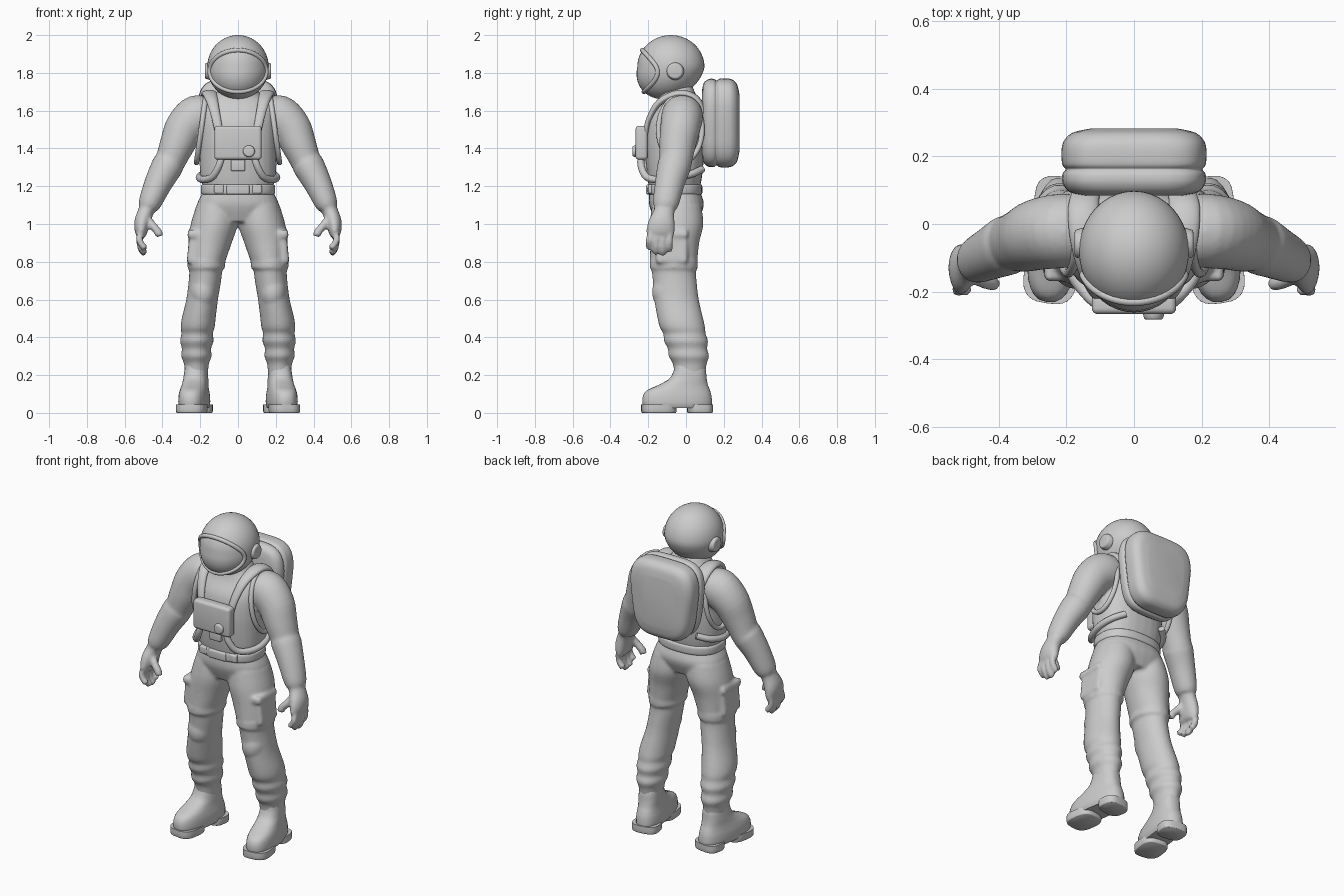
import bpy, bmesh, math
from mathutils import Vector, Matrix

cube = bpy.data.objects.get("Cube")
if cube:
    bpy.data.objects.remove(cube, do_unlink=True)

X, Y, Z = Vector((1, 0, 0)), Vector((0, 1, 0)), Vector((0, 0, 1))

suit_grey = bpy.data.materials.new("suit_grey")
suit_grey.use_nodes = True
COLOUR = (0.6, 0.6, 0.6, 1)
suit_grey.diffuse_color = COLOUR
shader = suit_grey.node_tree.nodes["Principled BSDF"]
shader.inputs["Base Color"].default_value = COLOUR
shader.inputs["Roughness"].default_value = 0.7


def spline(points, closed, steps):
    """Catmull-Rom interpolation of tuples of any length."""
    count = len(points)
    pick = (lambda i: points[i % count]) if closed else (lambda i: points[max(0, min(count - 1, i))])
    result = []
    for i in range(count if closed else count - 1):
        for s in range(steps):
            t = s / steps
            result.append([b + 0.5 * t * (c - a + t * (2 * a - 5 * b + 4 * c - d + t * (3 * (b - c) + d - a)))
                           for a, b, c, d in zip(pick(i - 1), pick(i), pick(i + 1), pick(i + 2))])
    if not closed:
        result.append(list(points[-1]))
    return result


def loft(bm, rings, ref=Y, axis=None, power=2, closed=False, steps=4, sides=28):
    """Skin rings (x, y, z, radius_u, radius_v) along their path."""
    rings = spline(rings, closed, steps)
    count = len(rings)
    centres = [Vector(r[:3]) for r in rings]
    loops = []
    for i, ring in enumerate(rings):
        after = (i + 1) % count if closed else min(i + 1, count - 1)
        before = i - 1 if closed else max(i - 1, 0)
        tangent = axis or (centres[after] - centres[before]).normalized()
        u = ref.cross(tangent).normalized()
        v = tangent.cross(u)
        loop = []
        for k in range(sides):
            a = math.tau * k / sides
            c, s = math.cos(a), math.sin(a)
            c = math.copysign(abs(c) ** (2 / power), c)
            s = math.copysign(abs(s) ** (2 / power), s)
            loop.append(bm.verts.new(centres[i] + u * c * ring[3] + v * s * ring[4]))
        loops.append(loop)
    for i in range(count if closed else count - 1):
        low, high = loops[i], loops[(i + 1) % count]
        for k in range(sides):
            m = (k + 1) % sides
            bm.faces.new((low[k], low[m], high[m], high[k]))
    if not closed:
        bm.faces.new(loops[0][::-1])
        bm.faces.new(loops[-1])


def tube(bm, points, radius, **options):
    loft(bm, [(*p, radius, radius) for p in points], sides=14, **options)


def box(bm, centre, half, bevel, turn=0):
    matrix = Matrix.Translation(centre) @ Matrix.Rotation(turn, 4, 'Y') @ Matrix.Diagonal((*half, 1))
    verts = bmesh.ops.create_cube(bm, size=2, matrix=matrix)["verts"]
    edges = list({e for v in verts for e in v.link_edges})
    bmesh.ops.bevel(bm, geom=edges, offset=bevel, segments=4, profile=0.5, affect='EDGES')


def ball(bm, centre, radii):
    matrix = Matrix.Translation(centre) @ Matrix.Diagonal((*radii, 1))
    return bmesh.ops.create_uvsphere(bm, u_segments=40, v_segments=28, radius=1, matrix=matrix)["verts"]


def disc(bm, centre, radius, depth, turn, axis):
    matrix = Matrix.Translation(centre) @ Matrix.Rotation(turn, 4, axis)
    verts = bmesh.ops.create_cone(bm, cap_ends=True, segments=28, radius1=radius,
                                  radius2=radius * 0.8, depth=depth, matrix=matrix)["verts"]
    rims = [e for e in {e for v in verts for e in v.link_edges} if any(len(f.verts) > 4 for f in e.link_faces)]
    bmesh.ops.bevel(bm, geom=rims, offset=depth * 0.2, segments=3, profile=0.5, affect='EDGES')


def mirror(bm):
    copy = bmesh.ops.duplicate(bm, geom=bm.verts[:] + bm.edges[:] + bm.faces[:])["geom"]
    for v in copy:
        if isinstance(v, bmesh.types.BMVert):
            v.co.x = -v.co.x


def finish(name, bm, voxel=0):
    bmesh.ops.recalc_face_normals(bm, faces=bm.faces[:])
    mesh = bpy.data.meshes.new(name)
    bm.to_mesh(mesh)
    bm.free()
    mesh.materials.append(suit_grey)
    ob = bpy.data.objects.new(name, mesh)
    bpy.context.collection.objects.link(ob)
    bpy.ops.object.select_all(action='DESELECT')
    ob.select_set(True)
    bpy.context.view_layer.objects.active = ob
    bpy.ops.object.shade_smooth_by_angle(angle=math.radians(50))
    if voxel:
        remesh = ob.modifiers.new("blend", 'REMESH')
        remesh.mode, remesh.voxel_size, remesh.use_smooth_shade = 'VOXEL', voxel, True
        relax = ob.modifiers.new("relax", 'SMOOTH')
        relax.factor, relax.iterations = 0.5, 4


# Suit: legs, arms and gloves on both sides, then the torso, blended together
bm = bmesh.new()
loft(bm, [(.11, -.05, 1.1, .11, .13), (.125, -.05, 1.0, .125, .142), (.148, -.06, .9, .115, .13),
          (.165, -.065, .8, .097, .125), (.17, -.065, .76, .088, .118), (.175, -.06, .7, .086, .116),
          (.19, -.05, .6, .084, .118), (.208, -.03, .5, .09, .121), (.214, -.018, .45, .09, .12),
          (.216, -.008, .42, .083, .112), (.218, 0, .38, .089, .117), (.22, .008, .34, .077, .104),
          (.22, .015, .3, .081, .108), (.22, .02, .26, .066, .09), (.22, .02, .19, .06, .08)], axis=-Z)
loft(bm, [(.13, -.02, 1.58, .08, .1), (.21, -.02, 1.57, .115, .11), (.28, -.03, 1.51, .106, .106),
          (.322, -.045, 1.42, .093, .097), (.36, -.055, 1.33, .08, .086), (.375, -.063, 1.305, .084, .089),
          (.42, -.085, 1.22, .074, .079), (.463, -.105, 1.12, .062, .07), (.475, -.11, 1.085, .052, .06)])
loft(bm, [(.472, -.11, 1.1, .045, .055), (.49, -.117, 1.06, .042, .056), (.507, -.128, 1.01, .042, .07),
          (.512, -.135, .96, .034, .075), (.507, -.138, .93, .02, .065)])
for i, tip in enumerate((.87, .845, .84, .86)):
    y = -.195 + i * .036
    tube(bm, [(.512, y * .9, .98), (.522, y, .92), (.512, y, tip + .025), (.49, y, tip)], .018)
tube(bm, [(.49, -.14, 1.04), (.455, -.165, .995), (.425, -.175, .96), (.415, -.178, .935)], .022)
# Knee pads, thigh pockets with flaps, thigh bands
ball(bm, (.185, -.1, .64), (.07, .08, .095))
box(bm, (.222, -.075, .87), (.042, .085, .085), .02, -.1)
box(bm, (.22, -.08, .945), (.046, .09, .022), .012, -.1)
loft(bm, [(.167, -.065, z, .1, .128) for z in (.765, .785, .805)], axis=Z)
mirror(bm)
loft(bm, [(0, -.05, 1.01, .17, .11), (0, -.05, 1.1, .215, .145), (0, -.06, 1.18, .185, .135),
          (0, -.06, 1.25, .2, .145), (0, -.06, 1.35, .204, .155), (0, -.06, 1.45, .204, .158),
          (0, -.05, 1.55, .2, .155), (0, -.035, 1.63, .18, .125), (0, -.045, 1.68, .125, .1),
          (0, -.055, 1.73, .095, .09)], axis=Z, power=2.4)
finish("suit", bm, .0095)

# Boots with heel and front sole, toes turned out
bm = bmesh.new()
loft(bm, [(0, -.045, .025, .07, .178), (0, -.047, .05, .078, .186), (0, -.047, .09, .077, .183),
          (0, -.04, .12, .072, .168), (0, -.015, .148, .067, .132), (0, .01, .18, .064, .1),
          (0, .02, .22, .06, .086), (0, .02, .25, .055, .08)], axis=Z, power=2.5)
for y, length in ((-.145, .092), (.075, .066)):
    loft(bm, [(0, y, z, width, length * width / .08) for z, width in ((0, .076), (.008, .08), (.045, .08))],
         axis=Z, power=3, steps=2)
bmesh.ops.transform(bm, verts=bm.verts[:],
                    matrix=Matrix.Translation((.225, 0, 0)) @ Matrix.Rotation(math.radians(8), 4, 'Z'))
mirror(bm)
finish("boots", bm)


# Helmet: rounded shell leaning forward toward the chin
HEAD, SIZE = Vector((0, -.08, 1.83)), Vector((.163, .178, .17))


def lean(z):
    return -.22 * max(0, HEAD.z - z)


bm = bmesh.new()
for v in ball(bm, HEAD, SIZE):
    v.co.y += lean(v.co.z)
finish("helmet", bm)

# Visor rim follows the shell
rim = []
for k in range(24):
    a = math.tau * k / 24
    x, z = .15 * math.cos(a), 1.81 + .11 * math.sin(a)
    depth = 1 - (x / SIZE.x) ** 2 - ((z - HEAD.z) / SIZE.z) ** 2
    rim.append((x, HEAD.y - SIZE.y * math.sqrt(max(depth, .02)) + lean(z), z))
bm = bmesh.new()
tube(bm, rim, .012, closed=True, steps=3)
finish("visor_rim", bm)

bm = bmesh.new()
disc(bm, (.158, -.058, 1.81), .05, .036, math.pi / 2, 'Y')
mirror(bm)
finish("ear_caps", bm)

# Backpack: two padded layers, narrower toward the bottom
bm = bmesh.new()
loft(bm, [(0, y, 1.535, .215 - inset, .235 - inset) for y, inset in
          ((.085, .06), (.095, .022), (.12, .003), (.148, .002), (.162, .011), (.178, .001),
           (.225, 0), (.252, .01), (.272, .035), (.283, .085))], ref=Z, power=4, sides=48)
for v in bm.verts:
    v.co.x *= 1 - .55 * max(0, 1.62 - v.co.z)
finish("backpack", bm)

# Vest: shoulder straps, armhole rims and hoses
bm = bmesh.new()
loft(bm, [(.1, -.215, 1.48, .014, .022), (.115, -.195, 1.56, .014, .024), (.135, -.14, 1.645, .018, .03),
          (.15, -.04, 1.69, .02, .04), (.15, .05, 1.665, .02, .045), (.14, .1, 1.58, .018, .04)], ref=X)
mirror(bm)
finish("shoulder_straps", bm)

bm = bmesh.new()
hole = [math.tau * k / 12 for k in range(12)]
tube(bm, [(.195 - .025 * math.sin(a), -.03 + .115 * math.cos(a), 1.5 + .175 * math.sin(a)) for a in hole],
     .014, ref=X, closed=True)
mirror(bm)
finish("armhole_rims", bm)

bm = bmesh.new()
tube(bm, [(.085, -.235, 1.37), (.1, -.238, 1.31), (.135, -.21, 1.25), (.18, -.15, 1.235),
          (.205, -.06, 1.245), (.185, .03, 1.265), (.13, .085, 1.29)], .019, ref=Z)
mirror(bm)
finish("hoses", bm)

# Chest unit with knob and tag
bm = bmesh.new()
box(bm, (0, -.235, 1.43), (.125, .032, .09), .018)
box(bm, (0, -.212, 1.31), (.038, .018, .03), .008)
finish("chest_unit", bm)
bm = bmesh.new()
disc(bm, (.058, -.27, 1.385), .034, .026, math.pi / 2, 'X')
finish("chest_knob", bm)

# Belt and buckle
bm = bmesh.new()
loft(bm, [(0, -.06, z, .188 + bulge, .138 + bulge) for z, bulge in
          ((1.155, 0), (1.165, .008), (1.2, .008), (1.21, 0))], axis=Z, power=2.4, sides=40)
box(bm, (0, -.198, 1.183), (.06, .014, .026), .009)
for side in (-1, 1):
    box(bm, (side * .1, -.188, 1.185), (.026, .014, .024), .009)
finish("belt", bm)
